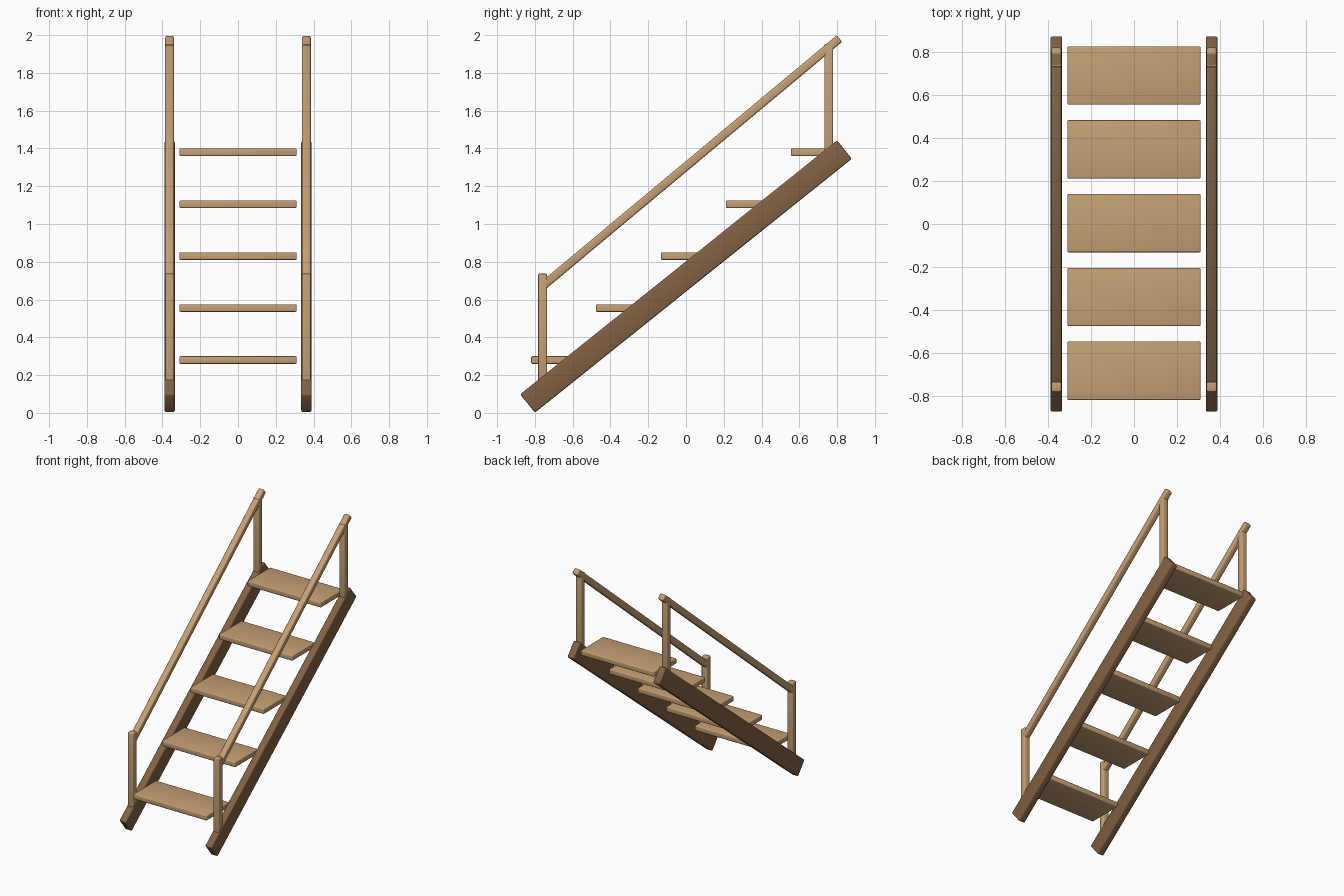
import bpy, math

if "Cube" in bpy.data.objects:
    bpy.data.objects.remove(bpy.data.objects["Cube"])


def material(name, rgb):
    m = bpy.data.materials.new(name)
    m.diffuse_color = (*rgb, 1)
    m.use_nodes = True
    m.node_tree.nodes["Principled BSDF"].inputs["Base Color"].default_value = m.diffuse_color
    return m


TAN = material("light wood", (0.56, 0.35, 0.175))
BROWN = material("dark wood", (0.225, 0.12, 0.055))


def beam(name, size, loc, mat, bevel, tilt=0.0):
    """Box with softly rounded edges, tilted about the x axis."""
    bpy.ops.mesh.primitive_cube_add(size=1, location=loc)
    ob = bpy.context.object
    ob.name = name
    ob.scale = size
    bpy.ops.object.transform_apply(location=False, rotation=False, scale=True)
    mod = ob.modifiers.new("rounded edges", 'BEVEL')
    mod.width = bevel
    mod.segments = 3
    bpy.ops.object.modifier_apply(modifier=mod.name)
    ob.rotation_euler.x = tilt
    ob.data.materials.append(mat)
    bpy.ops.object.shade_smooth_by_angle(angle=math.radians(35))
    return ob


# Treads
for i in range(5):
    beam(f"tread_{i + 1}", (0.62, 0.272, 0.04),
         (0, -0.684 + 0.344 * i, 0.28 + 0.275 * i), TAN, 0.006)

for side, s in (("left", -1), ("right", 1)):
    x = 0.362 * s
    # Sloping side stringer
    beam(f"{side}_stringer", (0.055, 2.15, 0.125), (x, 0, 0.722),
         BROWN, 0.009, math.radians(38.7))
    # Upright posts, sunk into the stringer
    for name, y, z0, z1 in (("front", -0.759, 0.13, 0.737),
                            ("back", 0.756, 1.34, 1.952)):
        beam(f"{side}_{name}_post", (0.047, 0.047, z1 - z0),
             (x, y, (z0 + z1) / 2), TAN, 0.007)
    # Sloping handrail
    beam(f"{side}_handrail", (0.047, 2.064, 0.045), (x, 0.02, 1.321),
         TAN, 0.010, math.radians(39.83))
